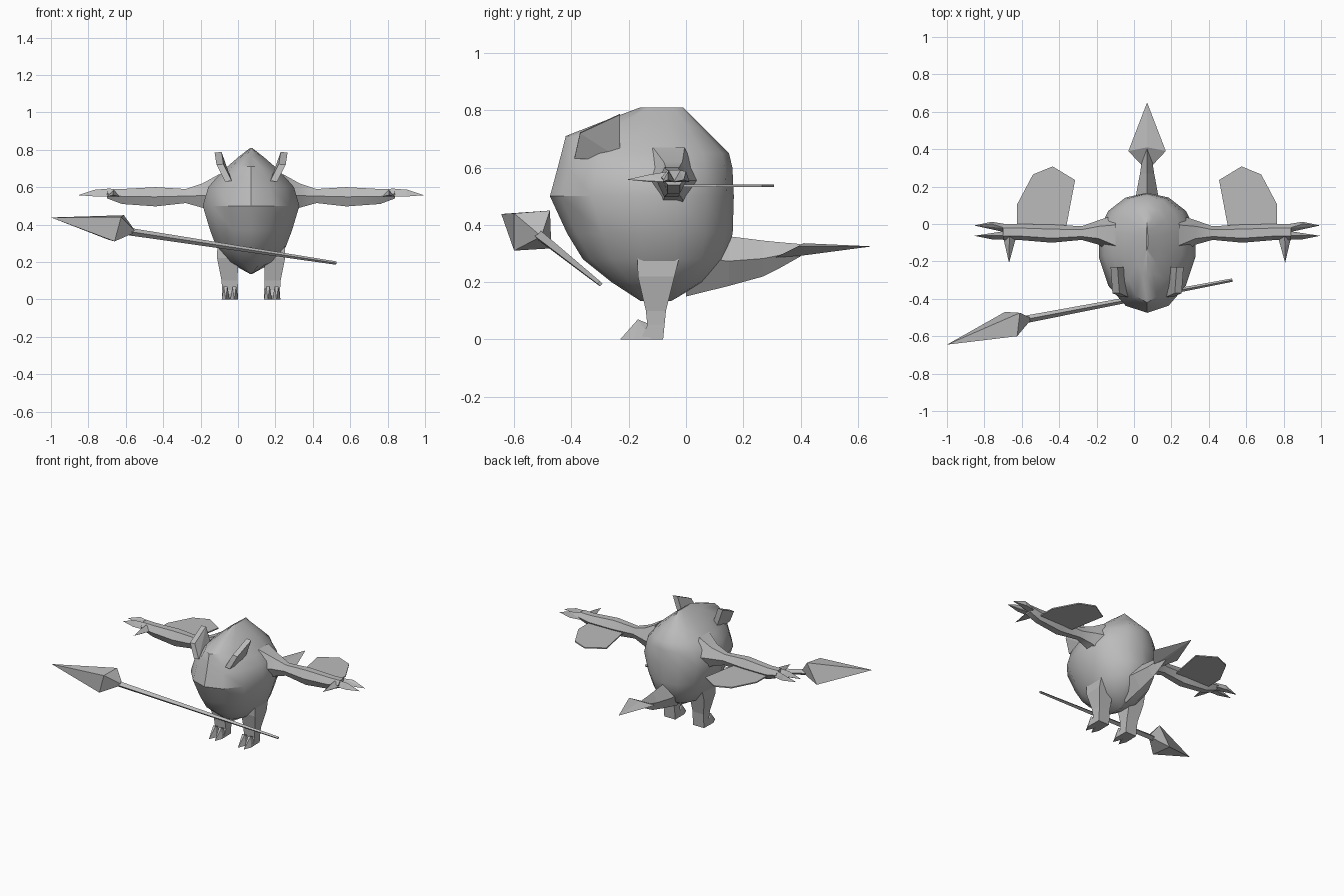
import bpy, bmesh, math
from mathutils import Vector

if "Cube" in bpy.data.objects:
    bpy.data.objects.remove(bpy.data.objects["Cube"])

CX = 0.07  # creature's own centre line
grey = bpy.data.materials.new("stone_grey")
grey.diffuse_color = (0.5, 0.5, 0.5, 1)
grey.use_nodes = True
grey.node_tree.nodes["Principled BSDF"].inputs["Base Color"].default_value = grey.diffuse_color


def finish(name, bm, angle=None):
    bmesh.ops.recalc_face_normals(bm, faces=bm.faces)
    me = bpy.data.meshes.new(name)
    bm.to_mesh(me)
    bm.free()
    me.materials.append(grey)
    ob = bpy.data.objects.new(name, me)
    bpy.context.collection.objects.link(ob)
    if angle:
        bpy.ops.object.select_all(action='DESELECT')
        ob.select_set(True)
        bpy.context.view_layer.objects.active = ob
        bpy.ops.object.shade_smooth_by_angle(angle=math.radians(angle))
    return ob


def loft(name, rings, angle=None):
    bm = bmesh.new()
    vs = [[bm.verts.new(p) for p in r] for r in rings]
    n = len(vs[0])
    for a, b in zip(vs, vs[1:]):
        for i in range(n):
            j = (i + 1) % n
            bm.faces.new((a[i], a[j], b[j], b[i]))
    bm.faces.new(vs[0])
    bm.faces.new(vs[-1])
    return finish(name, bm, angle)


def hull(name, pts):
    bm = bmesh.new()
    for p in pts:
        bm.verts.new(p)
    res = bmesh.ops.convex_hull(bm, input=bm.verts[:])
    loose = [v for v in bm.verts if not v.link_faces]
    bmesh.ops.delete(bm, geom=loose, context='VERTS')
    bmesh.ops.dissolve_limit(bm, angle_limit=0.02, verts=bm.verts[:], edges=bm.edges[:])
    return finish(name, bm)


# body: egg shape with a ridged crown (z, front y, back y, half width)
rings = []
for z, yf, yb, hw in [(0.135, -0.16, -0.05, 0.004), (0.2, -0.26, 0.06, 0.125),
                      (0.28, -0.36, 0.14, 0.19), (0.37, -0.415, 0.163, 0.225),
                      (0.5, -0.475, 0.167, 0.265), (0.6, -0.448, 0.162, 0.235),
                      (0.65, -0.435, 0.15, 0.19), (0.71, -0.42, 0.09, 0.13),
                      (0.765, -0.28, 0.035, 0.065), (0.81, -0.16, -0.01, 0.004)]:
    ring = []
    for i in range(14):
        a = 2 * math.pi * i / 14
        c = math.cos(a)
        y = -0.09 + c * ((yb + 0.09) if c > 0 else (-0.09 - yf))
        ring.append((CX + hw * math.sin(a), y, z))
    rings.append(ring)
loft("body", rings, 35)

# tail stem (y, low z, high z, half width)
rings = []
for y, z0, z1, w in [(0.0, 0.15, 0.42, 0.08), (0.15, 0.187, 0.36, 0.06),
                     (0.27, 0.22, 0.345, 0.038), (0.32, 0.245, 0.34, 0.03),
                     (0.40, 0.29, 0.333, 0.012)]:
    zm = (z0 + z1) / 2
    rings.append([(CX - w, y, zm), (CX, y, z1), (CX + w, y, zm), (CX, y, z0)])
loft("tail", rings)
# tail spade
hull("tail_spade", [(CX, 0.65, 0.325), (CX - 0.1, 0.39, 0.325), (CX + 0.1, 0.39, 0.325),
                    (CX, 0.41, 0.336), (CX, 0.40, 0.292), (CX - 0.025, 0.31, 0.285),
                    (CX + 0.025, 0.31, 0.285)])

for s, side in ((-1, "left"), (1, "right")):
    def P(d, y, z):
        return (CX + s * d, y, z)

    # arm (distance out, y range, z range)
    rings = []
    for d, y0, y1, z0, z1 in [(0.17, -0.17, 0.05, 0.44, 0.67), (0.26, -0.11, 0.02, 0.49, 0.62),
                              (0.35, -0.085, -0.012, 0.515, 0.59), (0.51, -0.1, -0.003, 0.497, 0.6),
                              (0.69, -0.085, 0.0, 0.51, 0.59), (0.77, -0.085, 0.0, 0.54, 0.592)]:
        ym, zm, q = (y0 + y1) / 2, (z0 + z1) / 2, (y1 - y0) / 4
        rings.append([P(d, y0, zm), P(d, ym - q, z1), P(d, ym + q, z1),
                      P(d, y1, zm), P(d, ym + q, z0), P(d, ym - q, z0)])
    loft("arm_" + side, rings, 30)

    # clawed fingers and hooked thumb
    for k, (yb, ym, yt) in enumerate([(-0.022, 0.0, -0.008), (-0.06, -0.062, -0.063)]):
        hull(f"finger_{k}_{side}",
             [P(0.76, yb - 0.022, 0.55), P(0.76, yb + 0.022, 0.55), P(0.76, yb, 0.59),
              P(0.83, ym - 0.02, 0.55), P(0.83, ym + 0.012, 0.55), P(0.83, ym, 0.588),
              P(0.925, yt, 0.557)])
    hull("thumb_" + side,
         [P(0.70, -0.07, 0.55), P(0.77, -0.07, 0.55), P(0.735, -0.07, 0.585),
          P(0.72, -0.13, 0.55), P(0.755, -0.13, 0.55), P(0.738, -0.13, 0.575),
          P(0.738, -0.208, 0.558)])

    # arm fin: thin plate
    fin = [(0.695, -0.03), (0.695, 0.105), (0.61, 0.265), (0.505, 0.308),
           (0.385, 0.235), (0.435, -0.03)]
    hull("fin_" + side, [P(d, y, 0.537 + h) for d, y in fin for h in (-0.004, 0.004)])

    # ear: slab leaning outwards
    outer = [(0.195, -0.23, 0.785), (0.185, -0.37, 0.72), (0.14, -0.39, 0.63), (0.14, -0.23, 0.63)]
    hull("ear_" + side, [P(*p) for p in outer] +
         [P(d - 0.037, y, z + 0.003) for d, y, z in outer])

    # leg (z, distance range, y range)
    rings = []
    for z, d0, d1, y0, y1 in [(0.30, 0.06, 0.18, -0.17, -0.02), (0.22, 0.07, 0.182, -0.168, -0.04),
                              (0.10, 0.072, 0.158, -0.14, -0.07), (0.05, 0.07, 0.155, -0.135, -0.075),
                              (0.0, 0.07, 0.155, -0.16, -0.08)]:
        rings.append([P(d0, y0, z), P(d1, y0, z), P(d1, y1, z), P(d0, y1, z)])
    loft("leg_" + side, rings)
    # two pointed toes
    for k, d in enumerate((0.09, 0.136)):
        hull(f"toe_{k}_{side}",
             [P(d, -0.23, 0), P(d - 0.021, -0.18, 0), P(d + 0.021, -0.18, 0),
              P(d - 0.02, -0.12, 0), P(d + 0.02, -0.12, 0), P(d - 0.01, -0.168, 0.07),
              P(d + 0.01, -0.168, 0.07), P(d, -0.12, 0.05)])

# spear shaft, tapering towards the butt
a, b = Vector((-0.58, -0.51, 0.362)), Vector((0.525, -0.30, 0.194))
u = (b - a).cross(Vector((0, 0, 1))).normalized()
v = u.cross(b - a).normalized()
loft("spear_shaft", [[p + r * (u * math.cos(t * math.pi / 2) + v * math.sin(t * math.pi / 2))
                      for t in range(4)] for p, r in ((a, 0.02), (b, 0.009))])
# spear blade
hull("spear_blade", [(-1.0, -0.645, 0.438), (-0.61, -0.475, 0.45), (-0.69, -0.47, 0.318),
                     (-0.66, -0.60, 0.31), (-0.625, -0.60, 0.44), (-0.545, -0.505, 0.36)])
